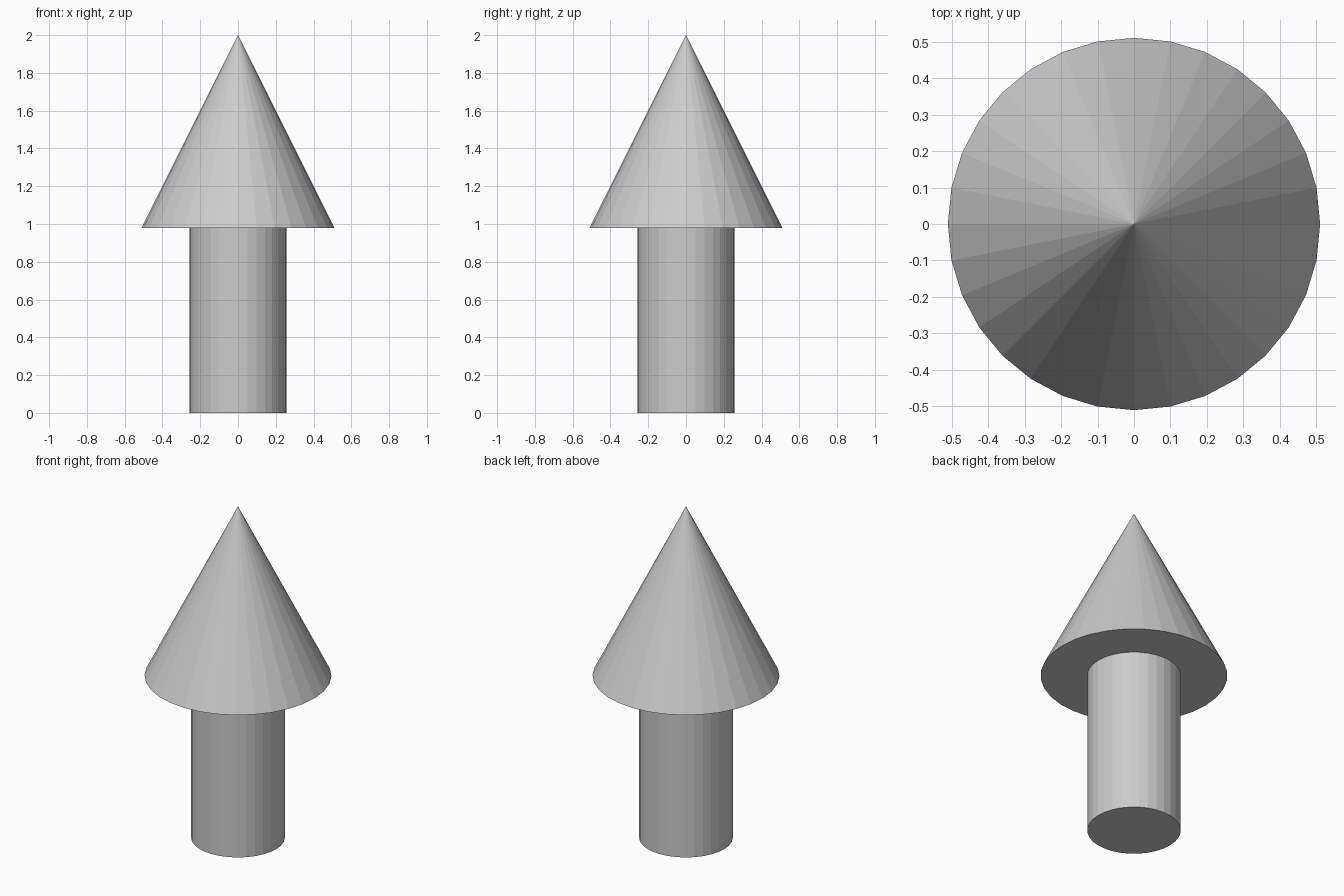
import bpy

if "Cube" in bpy.data.objects:
    bpy.data.objects.remove(bpy.data.objects["Cube"])

SIDES = 32
JOIN_Z = 0.978   # underside of the cone
TOP_Z = 2.0

# Round shaft standing on the ground
bpy.ops.mesh.primitive_cylinder_add(vertices=SIDES, radius=0.256, depth=JOIN_Z,
                                    location=(0, 0, JOIN_Z / 2))
bpy.context.object.name = "shaft"

# Pointed cone head
bpy.ops.mesh.primitive_cone_add(vertices=SIDES, radius1=0.511, radius2=0,
                                depth=TOP_Z - JOIN_Z,
                                location=(0, 0, (TOP_Z + JOIN_Z) / 2))
bpy.context.object.name = "cone_head"
